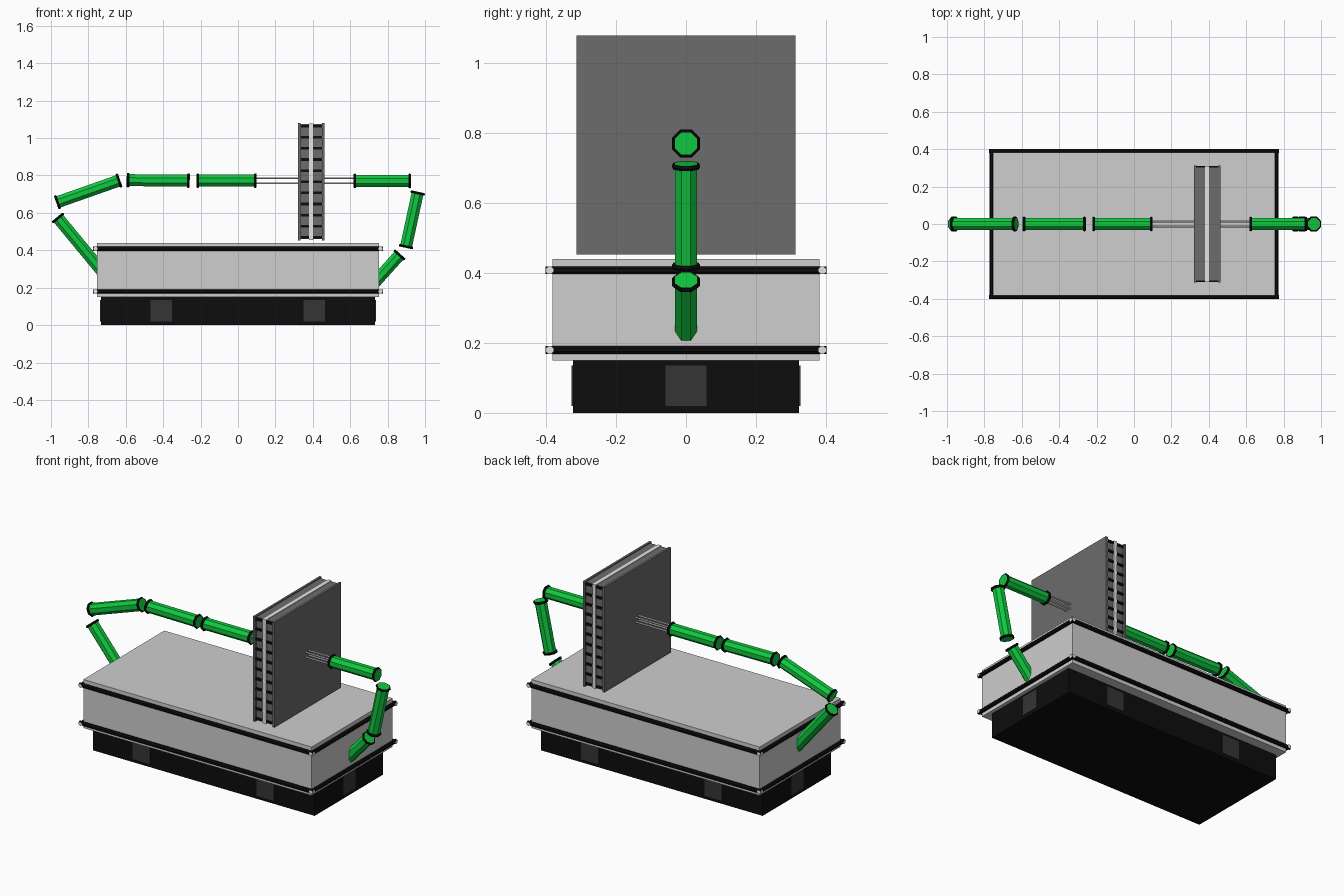
import bpy, math
from mathutils import Vector, Matrix

if "Cube" in bpy.data.objects:
    bpy.data.objects.remove(bpy.data.objects["Cube"])


def mat(name, rgb):
    m = bpy.data.materials.new(name)
    m.diffuse_color = (*rgb, 1)
    m.use_nodes = True
    m.node_tree.nodes["Principled BSDF"].inputs["Base Color"].default_value = m.diffuse_color
    return m


GREEN = mat("bright green", (0.005, 0.58, 0.05))
BLACK = mat("black", (0.004, 0.004, 0.004))
LIGHT = mat("light grey", (0.62, 0.62, 0.62))
PALE = mat("pale grey", (0.78, 0.78, 0.78))
SLATE = mat("dark grey", (0.15, 0.15, 0.15))
CHAR = mat("charcoal", (0.035, 0.035, 0.035))


def box(name, lo, hi, m):
    """Box between two corners."""
    lo, hi = Vector(lo), Vector(hi)
    bpy.ops.mesh.primitive_cube_add(size=1, location=(lo + hi) / 2)
    o = bpy.context.object
    o.name = name
    o.data.transform(Matrix.Diagonal((*(hi - lo), 1)))
    o.data.materials.append(m)
    return o


def rod(name, a, b, r, m, sides=8, cap=None):
    """Flat-sided cylinder from a to b, optionally with other-coloured ends."""
    a, b = Vector(a), Vector(b)
    d = b - a
    bpy.ops.mesh.primitive_cylinder_add(vertices=sides, radius=r, depth=d.length)
    o = bpy.context.object
    o.name = name
    o.data.transform(Matrix.Rotation(math.pi / sides, 4, 'Z'))
    o.data.materials.append(m)
    if cap:
        o.data.materials.append(cap)
        for p in o.data.polygons:
            p.material_index = int(abs(p.normal.z) > 0.9)
    o.rotation_mode = 'QUATERNION'
    o.rotation_quaternion = d.to_track_quat('Z', 'Y')
    o.location = (a + b) / 2
    return o


def ring(name, pos, axis):
    """Black octagonal collar round a tube end."""
    bpy.ops.mesh.primitive_torus_add(major_segments=8, minor_segments=6,
                                     major_radius=0.035, minor_radius=0.008)
    o = bpy.context.object
    o.name = name
    o.data.transform(Matrix.Rotation(math.pi / 8, 4, 'Z'))
    o.data.materials.append(BLACK)
    o.rotation_mode = 'QUATERNION'
    o.rotation_quaternion = axis.to_track_quat('Z', 'Y')
    o.location = pos


# Plinth and its inset panels
BX, BY = 0.733, 0.323
box("plinth", (-BX, -BY, 0), (BX, BY, 0.152), BLACK)
for s in (-1, 1):
    for x in (-0.41, 0.408):
        box("plinth_panel", (x - 0.058, s * BY - 0.004, 0.02),
            (x + 0.058, s * BY + 0.004, 0.135), CHAR)
    box("plinth_end_panel", (s * BX - 0.004, -0.058, 0.02),
        (s * BX + 0.004, 0.058, 0.135), CHAR)

# Main body
box("body", (-0.755, -0.382, 0.15), (0.755, 0.382, 0.44), LIGHT)

# Black edge rails with pale ends
for z in (0.18, 0.408):
    for s in (-1, 1):
        rod("long_rail", (-0.774, s * 0.39, z), (0.774, s * 0.39, z),
            0.012, BLACK, 8, PALE)
        rod("short_rail", (s * 0.762, -0.402, z), (s * 0.762, 0.402, z),
            0.012, BLACK, 8, PALE)

# Upright sandwich panel
PX, Z0, Z1 = 0.391, 0.453, 1.08
box("panel_core", (PX - 0.011, -0.31, Z0 + 0.003), (PX + 0.011, 0.31, Z1 - 0.003), PALE)
for s in (-1, 1):
    a, b = sorted((PX + s * 0.058, PX + s * 0.071))
    box("panel_skin", (a, -0.314, Z0), (b, 0.314, Z1), SLATE)
    a, b = sorted((PX + s * 0.011, PX + s * 0.058))
    box("panel_layer", (a, -0.302, Z0 + 0.006), (b, 0.302, Z1 - 0.006), SLATE)
    for i in range(11):
        z = Z0 + 0.016 + i * 0.0595
        box("panel_slot", (a, -0.309, z - 0.007), (b, 0.309, z + 0.007), BLACK)

# Thin wires through the panel
for y in (-0.014, 0.014):
    for z in (-0.014, 0.014):
        rod("wire", (0.09, y, 0.772 + z), (0.63, y, 0.772 + z), 0.005, PALE, 6)

# Green tubes: start (x, z), end (x, z), whether the end is capped by a collar
TUBES = [
    ((0.10, 0.772), (-0.222, 0.772), True),
    ((-0.258, 0.772), (-0.595, 0.775), True),
    ((-0.63, 0.775), (-0.972, 0.655), True),
    ((-0.967, 0.578), (-0.70, 0.255), False),
    ((0.618, 0.771), (0.925, 0.771), True),
    ((0.962, 0.713), (0.897, 0.413), True),
    ((0.868, 0.38), (0.70, 0.193), False),
]
for (ax, az), (bx, bz), both in TUBES:
    a, b = Vector((ax, 0, az)), Vector((bx, 0, bz))
    d = (b - a).normalized()
    rod("tube", a, b, 0.0345, GREEN)
    ring("tube_collar", a + d * 0.007, d)
    if both:
        ring("tube_collar", b - d * 0.007, d)
